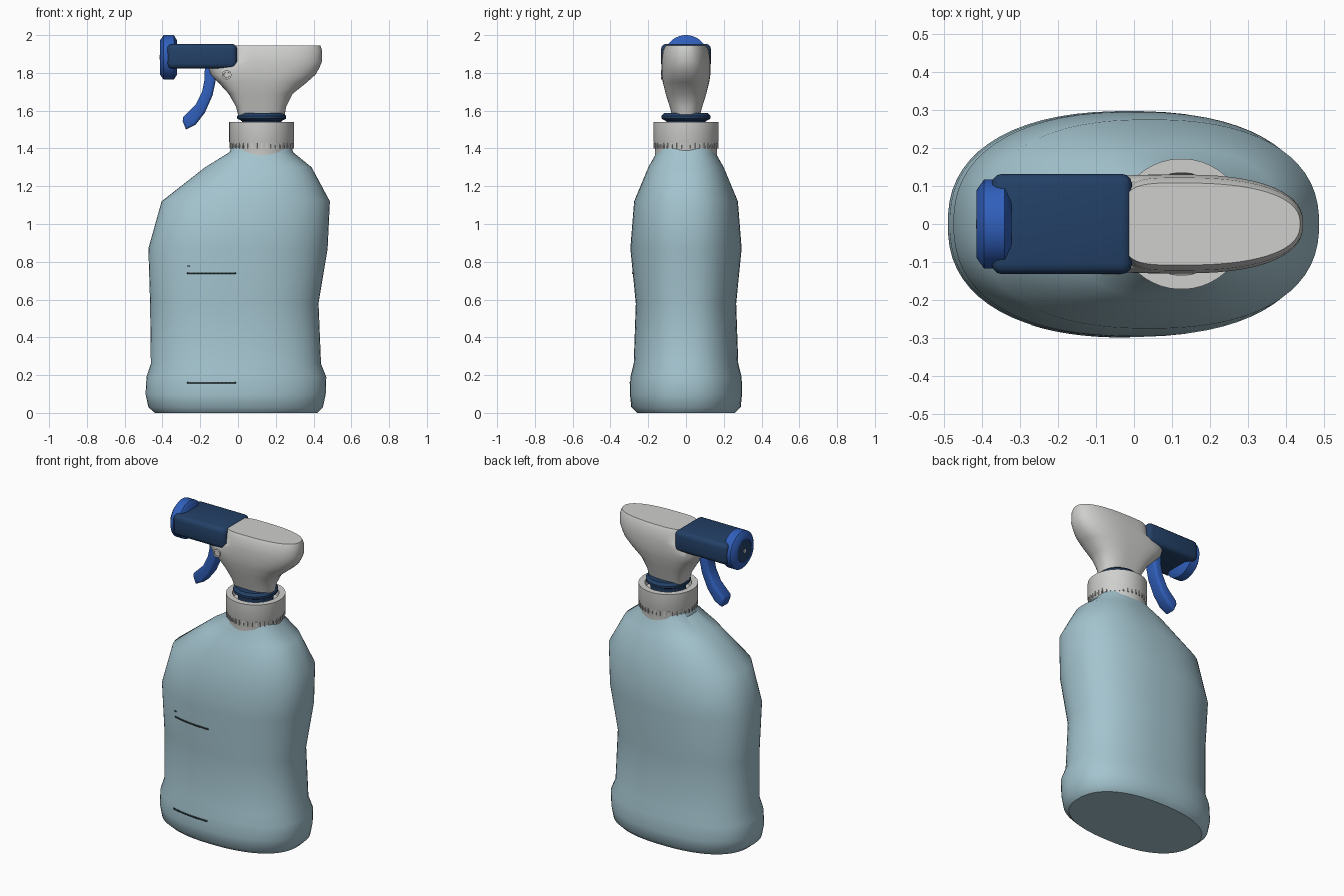
import bpy, bmesh, math
from mathutils import Matrix, Vector

if "Cube" in bpy.data.objects:
    bpy.data.objects.remove(bpy.data.objects["Cube"], do_unlink=True)


def material(name, r, g, b):
    m = bpy.data.materials.new(name)
    m.use_nodes = True
    m.diffuse_color = (r, g, b, 1)
    m.node_tree.nodes["Principled BSDF"].inputs["Base Color"].default_value = (r, g, b, 1)
    return m


AQUA = material("pale aqua plastic", .37, .55, .62)
GREY = material("light grey plastic", .62, .63, .61)
NAVY = material("navy plastic", .017, .052, .135)
BLUE = material("bright blue plastic", .03, .115, .5)
DARK = material("dark marking", .03, .05, .055)


def finish(name, bm, mat, angle=40):
    bmesh.ops.recalc_face_normals(bm, faces=bm.faces)
    mesh = bpy.data.meshes.new(name)
    bm.to_mesh(mesh)
    bm.free()
    mesh.materials.append(mat)
    ob = bpy.data.objects.new(name, mesh)
    bpy.context.collection.objects.link(ob)
    bpy.ops.object.select_all(action='DESELECT')
    bpy.context.view_layer.objects.active = ob
    ob.select_set(True)
    bpy.ops.object.shade_smooth_by_angle(angle=math.radians(angle))
    return ob


def power(v, n):
    return math.copysign(abs(v) ** (2 / n), v)


def loft(name, sections, mat, left=2, right=2, centre=None, seg=64, move=None):
    """Stack rounded cross-sections given as (z, x_min, x_max, half_depth)."""
    bm = bmesh.new()
    rings = []
    for z, x0, x1, half in sections:
        c = (x0 + x1) / 2 if centre is None else centre
        ring = []
        for i in range(seg):
            t = math.tau * (i + .5) / seg
            n, a = (right, x1 - c) if math.cos(t) > 0 else (left, c - x0)
            ring.append(bm.verts.new((c + a * power(math.cos(t), n),
                                      half * power(math.sin(t), n), z)))
        rings.append(ring)
    for lo, hi in zip(rings, rings[1:]):
        for i in range(seg):
            j = (i + 1) % seg
            bm.faces.new((lo[i], lo[j], hi[j], hi[i]))
    bm.faces.new(rings[0])
    bm.faces.new(rings[-1])
    if move:
        bmesh.ops.transform(bm, matrix=move, verts=bm.verts)
    return finish(name, bm, mat)


def lathe(name, profile, mat, cx=0, move=None, seg=48):
    return loft(name, [(z, cx - r, cx + r, r) for z, r in profile], mat, seg=seg, move=move)


# Bottle body
ROUND = 2.35
BODY = [(0, -.44, .42, .26), (.03, -.475, .45, .29), (.1, -.49, .465, .297),
        (.19, -.485, .468, .295), (.26, -.462, .44, .277), (.58, -.466, .427, .266),
        (.87, -.475, .475, .295), (1.12, -.405, .487, .275), (1.3, -.175, .39, .2),
        (1.38, -.045, .292, .155), (1.46, -.02, .27, .14)]
loft("bottle", BODY, AQUA, ROUND, ROUND)


def front_y(x, z):
    """Depth of the bottle's front surface."""
    for a, b in zip(BODY, BODY[1:]):
        if a[0] <= z <= b[0]:
            f = (z - a[0]) / (b[0] - a[0])
            x0, x1, half = (p + f * (q - p) for p, q in zip(a[1:], b[1:]))
            u = abs(x - (x0 + x1) / 2) / ((x1 - x0) / 2)
            return -half * (1 - u ** ROUND) ** (1 / ROUND)


# Level marks lying on the front surface
def level_mark(name, x0, x1, z, height=.008, steps=12):
    bm = bmesh.new()
    cols = []
    for i in range(steps + 1):
        x = x0 + (x1 - x0) * i / steps
        cols.append([bm.verts.new((x, front_y(x, z + s * height / 2) - .003, z + s * height / 2))
                     for s in (-1, 1)])
    for a, b in zip(cols, cols[1:]):
        bm.faces.new((a[0], b[0], b[1], a[1]))
    ob = finish(name, bm, DARK)
    ob.modifiers.new("thickness", 'SOLIDIFY').thickness = .004


level_mark("lower_level_mark", -.27, -.01, .16)
level_mark("upper_level_mark", -.27, -.01, .74)
level_mark("short_level_mark", -.27, -.255, .778, .006)

# Screw cap with an open rim, and the grip ribs round it
NECK = .125
lathe("screw_cap", [(1.36, .165), (1.415, .165), (1.435, .172), (1.54, .172),
                    (1.54, .135), (1.5, .13)], GREY, NECK)
bm = bmesh.new()
for i in range(40):
    turn = Matrix.Translation((NECK, 0, 1.415)) @ Matrix.Rotation(math.tau * i / 40, 4, 'Z')
    bmesh.ops.create_cube(bm, size=1, matrix=turn @ Matrix.Translation((.166, 0, 0))
                          @ Matrix.Diagonal((.01, .007, .03, 1)))
finish("cap_ribs", bm, GREY)

lathe("collar", [(1.49, .1), (1.545, .105), (1.558, .13), (1.572, .13), (1.587, .115)],
      NAVY, NECK)

# Sprayer head
loft("sprayer_head", [(1.56, .005, .245, .07), (1.62, -.01, .255, .086),
                      (1.69, -.05, .29, .108), (1.75, -.105, .365, .123),
                      (1.79, -.145, .41, .129), (1.825, -.155, .43, .13),
                      (1.86, -.03, .445, .13), (1.92, -.03, .445, .122),
                      (1.945, -.03, .437, .108)], GREY, 4, 2.4, NECK)


def bevelled(name, bm, mat, width, edges):
    bmesh.ops.bevel(bm, geom=edges, offset=width, segments=3, profile=.5, affect='EDGES')
    return finish(name, bm, mat)


# Barrel
bm = bmesh.new()
bmesh.ops.create_cube(bm, size=1, matrix=Matrix.Translation((-.19, 0, 1.888))
                      @ Matrix.Diagonal((.37, .264, .132, 1)))
bevelled("barrel", bm, NAVY, .028, bm.edges[:])


# Nozzle, pointing along -x
def along_barrel(x):
    return Matrix.Translation((x, 0, 1.882)) @ Matrix.Rotation(-math.pi / 2, 4, 'Y')


lathe("nozzle", [(0, .09), (.018, .118), (.072, .118), (.092, .09), (.092, .07), (.086, .068)],
      BLUE, move=along_barrel(-.322), seg=32)
lathe("nozzle_face", [(0, .068), (.006, .068)], NAVY, move=along_barrel(-.407))
lathe("nozzle_hole", [(0, .012), (.004, .012)], GREY, move=along_barrel(-.412), seg=16)

# Trigger
outline = [(-.175, 1.84), (-.178, 1.76), (-.19, 1.7), (-.225, 1.63), (-.29, 1.565),
           (-.293, 1.545), (-.275, 1.5), (-.225, 1.525), (-.175, 1.59), (-.135, 1.68),
           (-.118, 1.76), (-.115, 1.84)]
bm = bmesh.new()
face = bm.faces.new([bm.verts.new((x, -.042, z)) for x, z in outline])
side = bmesh.ops.extrude_face_region(bm, geom=[face])["geom"]
bmesh.ops.translate(bm, vec=Vector((0, .084, 0)),
                    verts=[g for g in side if isinstance(g, bmesh.types.BMVert)])
rims = [e for e in bm.edges if abs(e.verts[0].co.y - e.verts[1].co.y) < .001]
bevelled("trigger", bm, BLUE, .015, rims)

# Pivot pin on the front of the head
pin = Matrix.Translation((-.06, -.115, 1.79)) @ Matrix.Rotation(math.pi / 2, 4, 'X')
lathe("pivot_pin", [(0, .025), (.018, .025), (.018, .016), (.013, .015)], GREY, move=pin, seg=24)
